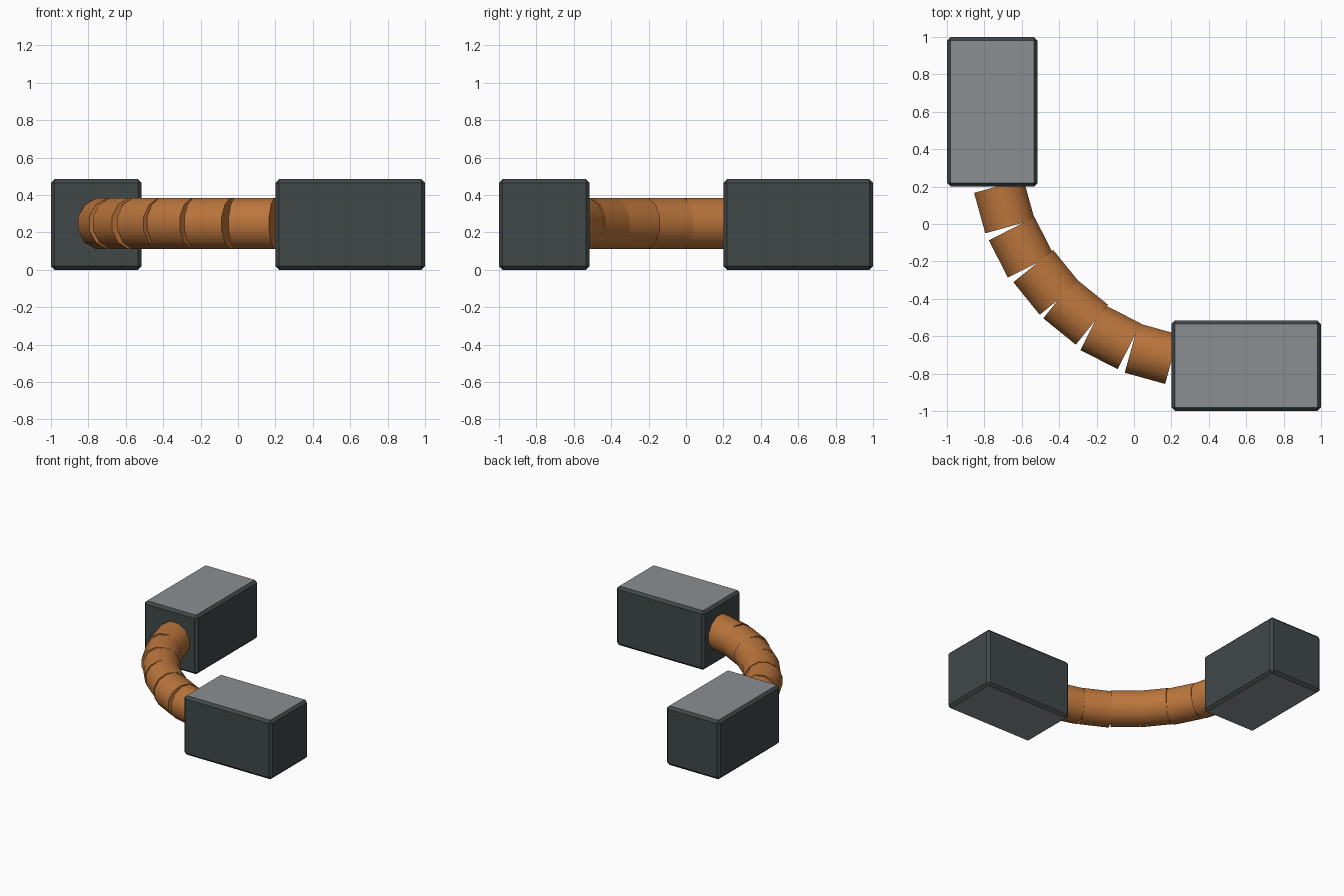
import bpy, bmesh, math
from mathutils import Matrix, Vector

if "Cube" in bpy.data.objects:
    bpy.data.objects.remove(bpy.data.objects["Cube"])


def material(name, rgb):
    m = bpy.data.materials.new(name)
    m.diffuse_color = (*rgb, 1)
    m.use_nodes = True
    m.node_tree.nodes["Principled BSDF"].inputs["Base Color"].default_value = m.diffuse_color
    return m


casing = material("dark slate", (0.052, 0.064, 0.066))
panel = material("light grey", (0.255, 0.275, 0.29))
copper = material("copper brown", (0.50, 0.18, 0.045))

SIDE, LENGTH, MID_Z = 0.485, 0.8, 0.2445


def add_object(name, bm, mats):
    mesh = bpy.data.meshes.new(name)
    bm.to_mesh(mesh)
    bm.free()
    for m in mats:
        mesh.materials.append(m)
    ob = bpy.data.objects.new(name, mesh)
    bpy.context.collection.objects.link(ob)
    return ob


# Chamfered end blocks with lighter top and bottom faces
def end_block(name, x, y, size_x, size_y):
    bm = bmesh.new()
    bmesh.ops.create_cube(bm, size=1)
    bmesh.ops.scale(bm, vec=(size_x, size_y, SIDE), verts=bm.verts)
    bmesh.ops.bevel(bm, geom=bm.edges[:], offset=0.02, segments=1,
                    affect='EDGES')
    bmesh.ops.translate(bm, vec=(x, y, SIDE / 2), verts=bm.verts)
    bm.normal_update()
    for f in bm.faces:
        f.material_index = 1 if abs(f.normal.z) > 0.99 else 0
    add_object(name, bm, [casing, panel])


near = 1 - SIDE / 2
end_block("right_block", 0.6, -near, LENGTH, SIDE)
end_block("back_block", -near, 0.6, SIDE, LENGTH)


# Twelve-sided link of the bent hose, lying along a direction in plan
def hose_link(name, x, y, degrees):
    bm = bmesh.new()
    radius = 0.137 / math.cos(math.pi / 12)
    bmesh.ops.create_cone(bm, cap_ends=True, segments=12, radius1=radius,
                          radius2=radius, depth=0.224)
    # flats at the sides and top
    angles = [math.atan2(v.co.y, v.co.x) for v in bm.verts]
    twist = math.pi / 12 - (min(a for a in angles if a > -1e-4) % (math.pi / 6))
    turn = (Matrix.Translation(Vector((x, y, MID_Z + 0.003)))
            @ Matrix.Rotation(math.radians(degrees), 4, 'Z')
            @ Matrix.Rotation(math.pi / 2, 4, 'Y')
            @ Matrix.Rotation(twist, 4, 'Z'))
    bmesh.ops.transform(bm, matrix=turn, verts=bm.verts)
    ob = add_object(name, bm, [copper])
    bpy.ops.object.select_all(action='DESELECT')
    ob.select_set(True)
    bpy.context.view_layer.objects.active = ob
    bpy.ops.object.shade_smooth_by_angle(angle=math.radians(40))


# Half the hose, mirrored across the diagonal for the other half
half = [(0.33, -0.71, -5), (0.095, -0.693, -15.5),
        (-0.125, -0.603, -27), (-0.312, -0.468, -39)]
for i, (x, y, a) in enumerate(half):
    hose_link(f"hose_link_right_{i + 1}", x, y, a)
    hose_link(f"hose_link_back_{i + 1}", y, x, -90 - a)
